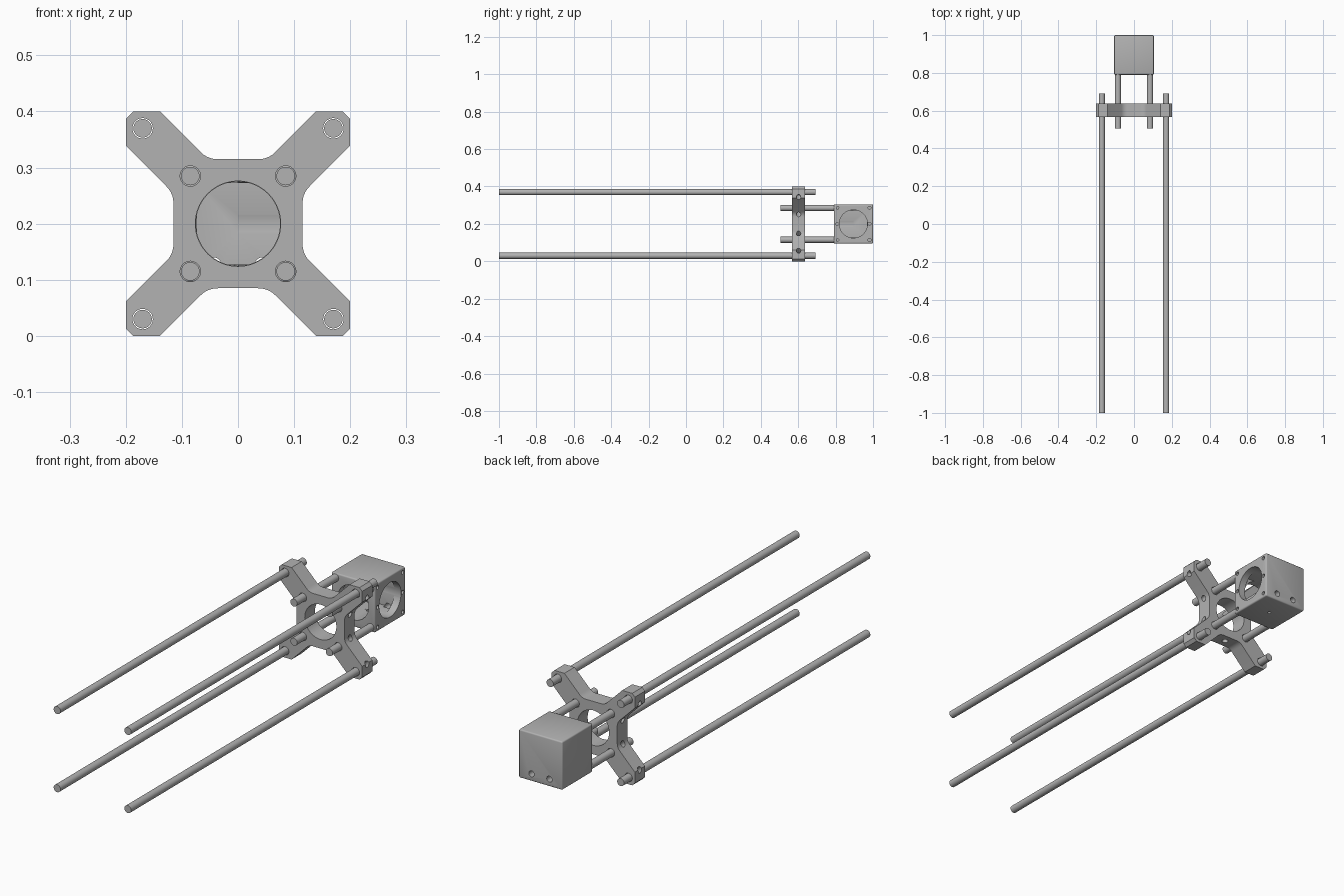
import bpy, bmesh, math
from mathutils import Vector

if "Cube" in bpy.data.objects:
    bpy.data.objects.remove(bpy.data.objects["Cube"], do_unlink=True)

grey = bpy.data.materials.new("metal grey")
grey.use_nodes = True
grey.diffuse_color = (0.45, 0.45, 0.45, 1)
grey.node_tree.nodes["Principled BSDF"].inputs["Base Color"].default_value = grey.diffuse_color

MID = 0.2            # height of the optical axis
BOX = Vector((0, 0.895, MID))
HALF = 0.105
LONG, SHORT = 0.17, 0.085   # rod offsets from the axis
PLATE_Y = 0.602
QUADS = [(sx, sz) for sx in (-1, 1) for sz in (-1, 1)]


def add(name, bm):
    mesh = bpy.data.meshes.new(name)
    bmesh.ops.recalc_face_normals(bm, faces=bm.faces)
    bm.to_mesh(mesh)
    bm.free()
    mesh.materials.append(grey)
    ob = bpy.data.objects.new(name, mesh)
    bpy.context.collection.objects.link(ob)
    return ob


def rod(name, a, b, r, sides=32):
    """Cylinder between two points."""
    a, b = Vector(a), Vector(b)
    bm = bmesh.new()
    bmesh.ops.create_cone(bm, cap_ends=True, segments=sides, radius1=r, radius2=r, depth=(b - a).length)
    ob = add(name, bm)
    ob.rotation_mode = 'QUATERNION'
    ob.rotation_quaternion = (b - a).to_track_quat('Z', 'Y')
    ob.location = (a + b) / 2
    return ob


def box(name, centre, size, bevel=0):
    bm = bmesh.new()
    bmesh.ops.create_cube(bm, size=size)
    if bevel:
        bmesh.ops.bevel(bm, geom=bm.edges[:], offset=bevel, segments=3, profile=0.5, affect='EDGES')
    ob = add(name, bm)
    ob.location = centre
    return ob


def select(ob):
    bpy.ops.object.select_all(action='DESELECT')
    ob.select_set(True)
    bpy.context.view_layer.objects.active = ob


def smooth(ob):
    select(ob)
    bpy.ops.object.shade_smooth_by_angle(angle=math.radians(30))


def cut(ob, cutters):
    select(ob)
    for c in cutters:
        mod = ob.modifiers.new("hole", 'BOOLEAN')
        mod.operation, mod.solver, mod.object = 'DIFFERENCE', 'EXACT', c
        bpy.ops.object.modifier_apply(modifier=mod.name)
        bpy.data.objects.remove(c, do_unlink=True)
    smooth(ob)


# Rods: four long outer ones and four short inner ones
for sx, sz in QUADS:
    side = ("lower", "upper")[sz > 0] + ("_right", "_left")[sx > 0]
    for kind, off, y0, y1 in (("long", LONG, -1, 0.692), ("short", SHORT, 0.505, 0.808)):
        x, z = sx * off, MID + sz * off
        smooth(rod(f"{kind}_rod_{side}", (x, y0, z), (x, y1, z), 0.0165))

# X-shaped plate: one arm outline, turned four times
INNER, FILLET = 0.115, 0.018
corner = Vector((INNER - 0.061, INNER))
diag = Vector((1, 1)).normalized()
start, end = corner - Vector((FILLET, 0)), corner + diag * FILLET
fillet = [start * (1 - t) ** 2 + corner * 2 * t * (1 - t) + end * t * t for t in (0, .2, .4, .6, .8, 1)]
half = fillet + [Vector((0.139, 0.2)), Vector((0.187, 0.2))]
arm = half + [Vector((p.y, p.x)) for p in reversed(half)]
outline = []
for k in range(4):
    c, s = round(math.cos(k * math.pi / 2)), round(math.sin(k * math.pi / 2))
    outline += [(p.x * c + p.y * s, -p.x * s + p.y * c) for p in arm]
bm = bmesh.new()
face = bm.faces.new([bm.verts.new((x, PLATE_Y - 0.035, MID + z)) for x, z in outline])
ext = bmesh.ops.extrude_face_region(bm, geom=[face])
bmesh.ops.translate(bm, vec=(0, 0.07, 0), verts=[v for v in ext["geom"] if isinstance(v, bmesh.types.BMVert)])
plate = add("cross_plate", bm)

# Central bore, rod bores, diagonal set-screw holes and bottom mounting hole
holes = [rod("cutter", (0, 0.5, MID), (0, 0.7, MID), 0.076, 64),
         rod("cutter", (0, PLATE_Y, MID - 0.14), (0, PLATE_Y, MID - 0.09), 0.013, 24)]
for sx, sz in QUADS:
    for off in (LONG, SHORT):
        x, z = sx * off, MID + sz * off
        holes.append(rod("cutter", (x, 0.5, z), (x, 0.7, z), 0.0182))
        holes.append(rod("cutter", (x, PLATE_Y, z),
                         (x + sx * 0.05, PLATE_Y, z - sz * 0.05), 0.012, 24))
cut(plate, holes)

# Hollow cube with round openings at the front and one side
cube = box("cube_housing", BOX, 2 * HALF, 0.006)
holes = [box("cutter", BOX, 0.146),
         rod("cutter", BOX, BOX - Vector((0, 0.15, 0)), 0.075, 64),
         rod("cutter", BOX, BOX + Vector((0.15, 0, 0)), 0.075, 64),
         rod("cutter", BOX - Vector((0, 0, 0.05)), BOX - Vector((0, 0, 0.15)), 0.007, 20)]
# Screw holes beside the side opening
for dy in (-0.086, 0.086):
    for dz in (-0.086, 0, 0.086):
        p = BOX + Vector((HALF - 0.02, dy, dz))
        holes.append(rod("cutter", p, p + Vector((0.05, 0, 0)), 0.008, 20))
# Two screw holes low on the back
for dx in (-0.043, 0.043):
    p = BOX + Vector((dx, HALF - 0.045, -0.073))
    holes.append(rod("cutter", p, p + Vector((0, 0.1, 0)), 0.013, 24))
cut(cube, holes)
